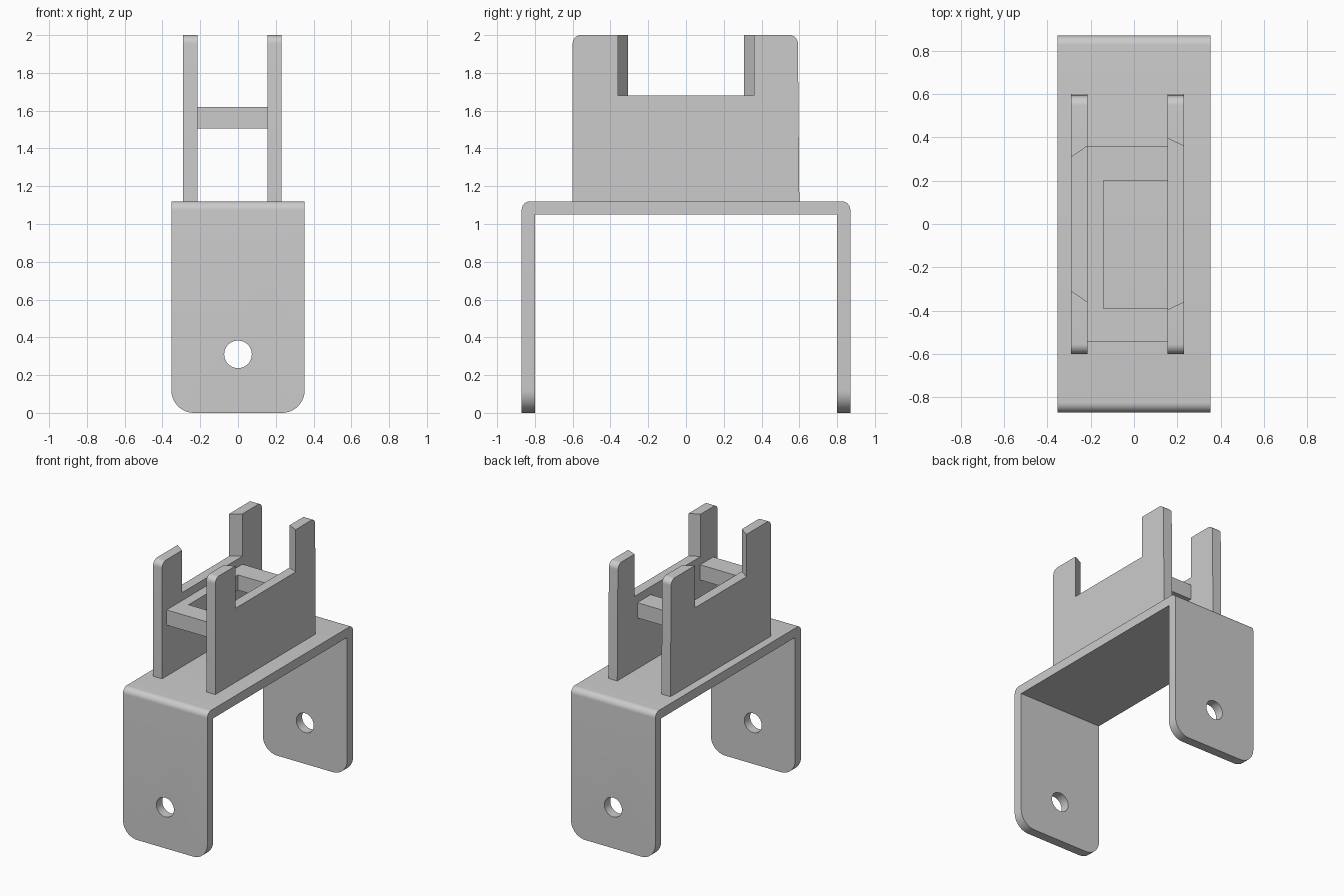
import bpy
import bmesh
from math import pi

if "Cube" in bpy.data.objects:
    bpy.data.objects.remove(bpy.data.objects["Cube"])

GREY = (0.6, 0.6, 0.6, 1)
grey = bpy.data.materials.new("plain grey")
grey.use_nodes = True
grey.diffuse_color = GREY
grey.node_tree.nodes["Principled BSDF"].inputs["Base Color"].default_value = GREY


def loft(name, x0, x1, profile0, profile1, bevels=()):
    """Solid between two matching (y, z) outlines; bevels = (edge test, radius)."""
    bm = bmesh.new()
    a = [bm.verts.new((x0, y, z)) for y, z in profile0]
    b = [bm.verts.new((x1, y, z)) for y, z in profile1]
    bm.faces.new(a)
    bm.faces.new(b[::-1])
    for i in range(len(a)):
        j = (i + 1) % len(a)
        bm.faces.new((a[j], a[i], b[i], b[j]))
    for test, radius in bevels:
        edges = [e for e in bm.edges if test(e.verts[0].co, e.verts[1].co)]
        bmesh.ops.bevel(bm, geom=edges, offset=radius, segments=10,
                        profile=0.5, affect="EDGES")
    bmesh.ops.recalc_face_normals(bm, faces=bm.faces)
    mesh = bpy.data.meshes.new(name)
    bm.to_mesh(mesh)
    bm.free()
    mesh.materials.append(grey)
    obj = bpy.data.objects.new(name, mesh)
    bpy.context.collection.objects.link(obj)
    return obj


def cut(obj, cutter):
    mod = obj.modifiers.new("cut", "BOOLEAN")
    mod.operation = "DIFFERENCE"
    mod.solver = "EXACT"
    mod.object = cutter
    cutter.hide_render = True
    bpy.context.view_layer.objects.active = obj
    bpy.ops.object.modifier_apply(modifier=mod.name)
    bpy.data.objects.remove(cutter)


# U-shaped bracket with rounded bends and rounded lower corners
half_x, half_y, deck, wall = 0.353, 0.87, 1.12, 0.07
inner = half_y - wall
u_shape = [(-half_y, 0), (-half_y, deck), (half_y, deck), (half_y, 0),
           (inner, 0), (inner, deck - wall), (-inner, deck - wall), (-inner, 0)]


def is_bend(p, q):
    return min(p.z, q.z) > deck - 0.01 and p.y * q.y > 0 and abs(p.x - q.x) > 0.1


def is_foot(p, q):
    return max(p.z, q.z) < 0.01 and abs(p.x - q.x) < 0.01


bracket = loft("bracket", -half_x, half_x, u_shape, u_shape,
               [(is_bend, 0.045), (is_foot, 0.12)])

# Bolt hole through both legs
bpy.ops.mesh.primitive_cylinder_add(vertices=48, radius=0.073, depth=3,
                                    location=(0, 0, 0.31), rotation=(pi / 2, 0, 0))
bolt_hole = bpy.context.object
bolt_hole.data.materials.append(grey)
cut(bracket, bolt_hole)


# Upright plates, each with a slot whose ends slant across the thickness
def plate_outline(slot):
    return [(-0.6, deck), (-0.6, 2), (-slot, 2), (-slot, 1.68),
            (slot, 1.68), (slot, 2), (0.592, 2), (0.6, deck)]


def is_top_corner(p, q):
    return min(p.z, q.z) > 1.99 and min(abs(p.y), abs(q.y)) > 0.55


parts = [bracket]
for name, x0, x1, slot0, slot1 in (("right_plate", -0.29, -0.215, 0.308, 0.36),
                                   ("left_plate", 0.155, 0.23, 0.395, 0.36)):
    parts.append(loft(name, x0, x1, plate_outline(slot0), plate_outline(slot1),
                      [(is_top_corner, 0.045)]))


# Cross frame between the plates, open against the left plate
def bar(name, x0, x1, y0, y1):
    box = [(y0, 1.505), (y0, 1.62), (y1, 1.62), (y1, 1.505)]
    return loft(name, x0, x1, box, box)


cross_frame = bar("cross_frame", -0.215, 0.155, -0.545, 0.36)
window = bar("window_cutter", -0.14, 0.3, -0.39, 0.2)
for vert in window.data.vertices:
    vert.co.z += 0.1 if vert.co.z > 1.56 else -0.1
cut(cross_frame, window)
parts.append(cross_frame)

# Smooth bends, crisp edges
bpy.ops.object.select_all(action="DESELECT")
for part in parts:
    part.select_set(True)
bpy.context.view_layer.objects.active = bracket
bpy.ops.object.shade_smooth_by_angle(angle=pi / 6)
